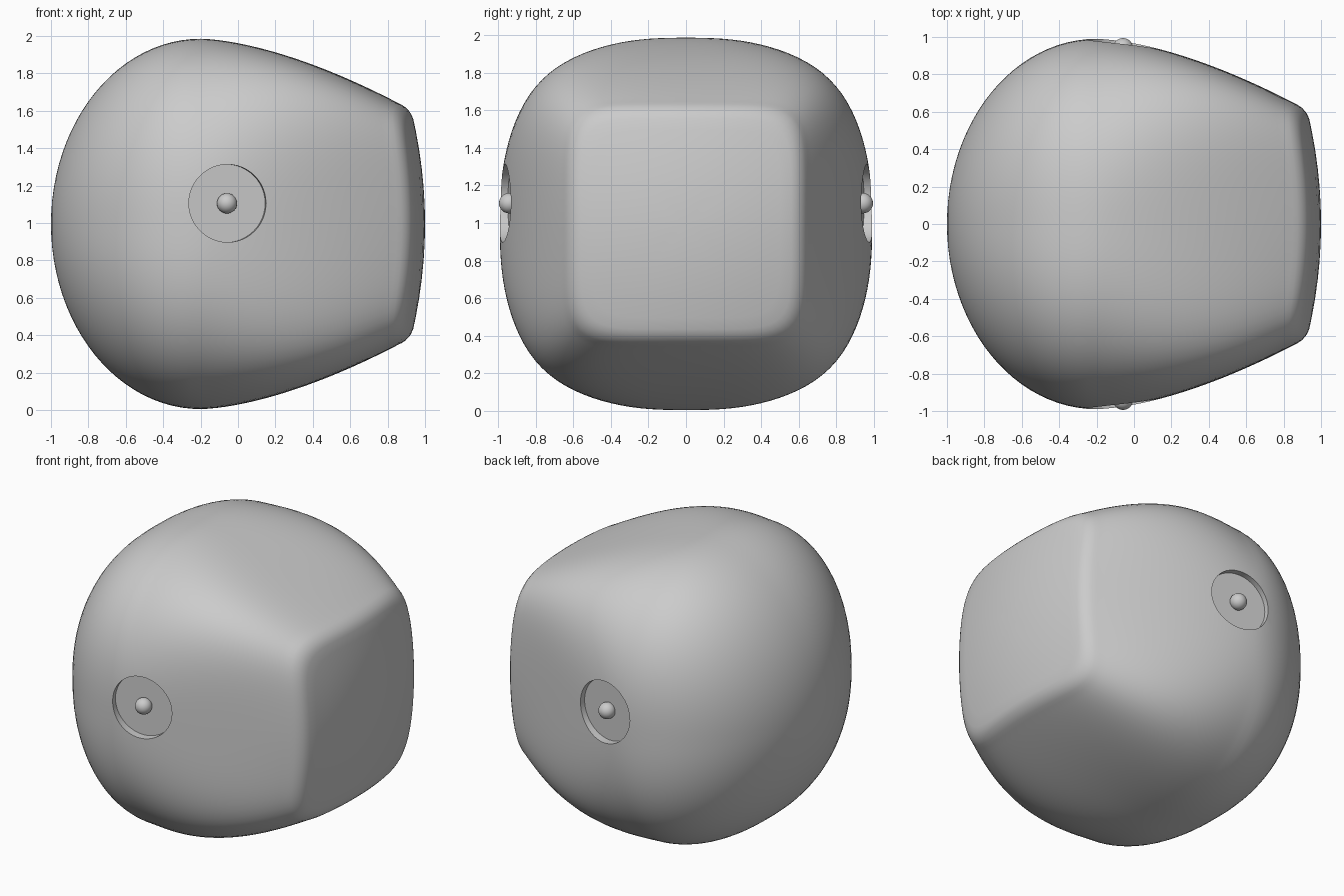
import bpy, bmesh
from math import sin, cos, pi, radians
from mathutils import Matrix, Vector

if "Cube" in bpy.data.objects:
    bpy.data.objects.remove(bpy.data.objects["Cube"])

CZ = 0.995
SEG = 128

def ring(bm, x, r, n, k):
    """Superellipse section across x; k bows its corners backwards."""
    out = []
    for i in range(SEG):
        a = 2 * pi * i / SEG
        c, s = cos(a), sin(a)
        rho = r * (abs(c) ** n + abs(s) ** n) ** (-1 / n)
        out.append(bm.verts.new((x - k * (rho ** 2 - r ** 2), rho * c, CZ + rho * s)))
    return out

# Body sections: round back, tapered sides, small rim, gently bulging flat end
sections = []
for i in range(1, 25):
    t = pi / 2 * i / 24
    sections.append((-0.2 - 0.8 * cos(t), 0.99 * sin(t), 2.0 + 0.6 * sin(t) ** 2, 0))
for i in range(1, 25):
    u = i / 24
    d = 1.05 * u
    sections.append((-0.2 + d, 0.99 - 0.315 * d ** 1.6, 2.6 + 3.4 * u ** 1.3, 0.2 * u ** 3))
for x, r in ((0.875, 0.637), (0.897, 0.622), (0.915, 0.603), (0.927, 0.585)):
    sections.append((x, r, 6, 0.2))
for r in (0.56, 0.5, 0.4, 0.3, 0.2, 0.1):
    sections.append((1 - 0.2 * r * r, r, 6, 0.2))

bm = bmesh.new()
rings = [ring(bm, *s) for s in sections]
for A, B in zip(rings, rings[1:]):
    for i in range(SEG):
        j = (i + 1) % SEG
        bm.faces.new((A[i], A[j], B[j], B[i]))
for x, loop in ((-1, rings[0]), (1, rings[-1])):
    pole = bm.verts.new((x, 0, CZ))
    for i in range(SEG):
        bm.faces.new((pole, loop[i], loop[(i + 1) % SEG]))
bmesh.ops.recalc_face_normals(bm, faces=bm.faces)
mesh = bpy.data.meshes.new("body")
bm.to_mesh(mesh)
bm.free()
body = bpy.data.objects.new("body", mesh)
bpy.context.collection.objects.link(body)

# Shallow round sockets cut into both sides, each with a small ball
balls, cutters = [], []
for side in (-1, 1):
    normal = Vector((0.13, side, 0)).normalized()
    centre = Vector((-0.055, side * 0.97, 1.105))
    rot = normal.to_track_quat('Z', 'Y').to_euler()
    bpy.ops.mesh.primitive_cylinder_add(vertices=48, radius=0.208, depth=0.3,
                                        location=centre + normal * 0.10, rotation=rot)
    cut = bpy.context.object
    cut.name = "socket_cutter"
    cutters.append(cut)
    mod = body.modifiers.new("socket", 'BOOLEAN')
    mod.object = cut
    mod.operation = 'DIFFERENCE'
    mod.solver = 'EXACT'
    bpy.ops.mesh.primitive_uv_sphere_add(segments=24, ring_count=16, radius=0.054,
                                         location=centre - normal * 0.03)
    bpy.context.object.name = "socket_ball"
    balls.append(bpy.context.object)

bpy.ops.object.select_all(action='DESELECT')
body.select_set(True)
bpy.context.view_layer.objects.active = body
for mod in list(body.modifiers):
    bpy.ops.object.modifier_apply(modifier=mod.name)
for cut in cutters:
    bpy.data.objects.remove(cut)
for ob in [body] + balls:
    bpy.ops.object.select_all(action='DESELECT')
    ob.select_set(True)
    bpy.context.view_layer.objects.active = ob
    bpy.ops.object.shade_smooth_by_angle(angle=radians(35))
